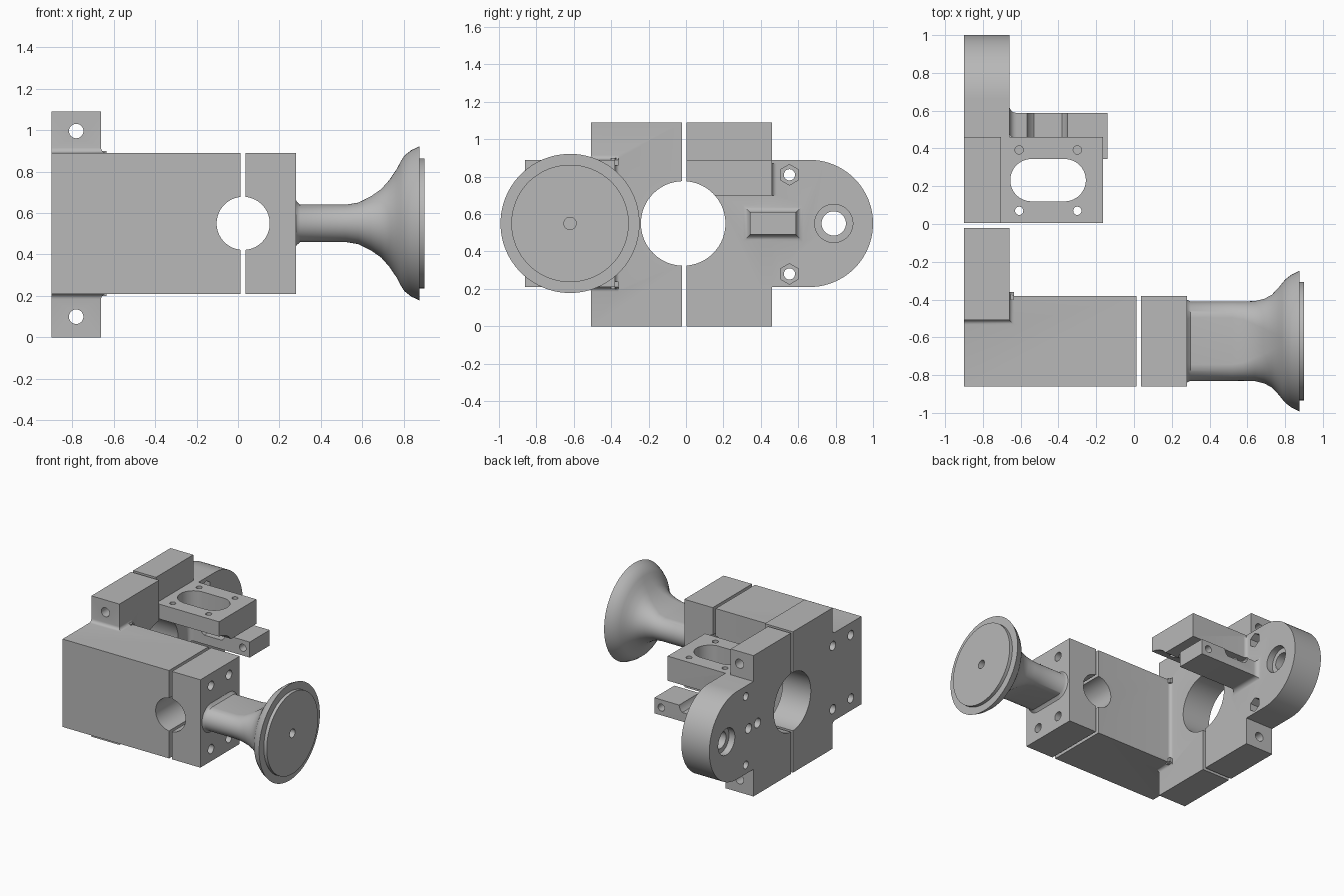
import bpy, bmesh
from math import sin, cos, pi, copysign
from mathutils import Vector

cube = bpy.data.objects.get("Cube")
if cube:
    bpy.data.objects.remove(cube)

grey = bpy.data.materials.new("plain grey")
grey.use_nodes = True
colour = (0.48, 0.48, 0.48, 1)
grey.diffuse_color = colour
grey.node_tree.nodes["Principled BSDF"].inputs["Base Color"].default_value = colour

MID = 0.55          # height of the main centre line


def loft(name, rings):
    """Skin a list of equal-length rings and cap both ends."""
    bm = bmesh.new()
    rows = [[bm.verts.new(p) for p in ring] for ring in rings]
    n = len(rows[0])
    for low, high in zip(rows, rows[1:]):
        for i in range(n):
            j = (i + 1) % n
            bm.faces.new((low[i], low[j], high[j], high[i]))
    bm.faces.new(rows[0][::-1])
    bm.faces.new(rows[-1])
    bmesh.ops.recalc_face_normals(bm, faces=bm.faces)
    mesh = bpy.data.meshes.new(name)
    bm.to_mesh(mesh)
    bm.free()
    mesh.materials.append(grey)
    obj = bpy.data.objects.new(name, mesh)
    bpy.context.collection.objects.link(obj)
    return obj


def place(axis, p, d):
    """Put a 2D point on the plane across the axis at distance d."""
    u, v = p
    return {"x": (d, u, v), "y": (u, d, v), "z": (u, v, d)}[axis]


def prism(name, axis, points, lo, hi):
    return loft(name, [[place(axis, p, d) for p in points] for d in (lo, hi)])


def rect(u0, u1, v0, v1):
    return [(u0, v0), (u1, v0), (u1, v1), (u0, v1)]


def box(name, x, y, z):
    return prism(name, "z", rect(*x, *y), *z)


def circle(u, v, r, n=40):
    return [(u + r * cos(2 * pi * i / n), v + r * sin(2 * pi * i / n)) for i in range(n)]


def stadium(u, v, a, b, n=48):
    """Flat-sided oval with half width a and half height b."""
    pts = []
    for i in range(n):
        t = 2 * pi * (i + 0.5) / n
        pts.append((u + b * cos(t) + copysign(a - b, cos(t)), v + b * sin(t)))
    return pts


def combine(obj, other, operation):
    mod = obj.modifiers.new(operation, "BOOLEAN")
    mod.operation, mod.solver, mod.object = operation, "EXACT", other
    bpy.context.view_layer.objects.active = obj
    bpy.ops.object.modifier_apply(modifier=mod.name)
    bpy.data.objects.remove(other)


def cut(obj, axis, points, lo, hi):
    combine(obj, prism("cutter", axis, points, lo, hi), "DIFFERENCE")


def join(obj, *others):
    for other in others:
        combine(obj, other, "UNION")


def fillet_steps(size, steps=5):
    """Pairs of (distance along, flare) for a concave quarter round."""
    for i in range(steps + 1):
        t = pi / 2 * i / steps
        yield size * (1 - cos(t)), size * (1 - sin(t))


def smooth(obj):
    bpy.ops.object.select_all(action="DESELECT")
    obj.select_set(True)
    bpy.context.view_layer.objects.active = obj
    bpy.ops.object.shade_smooth_by_angle(angle=0.6)


def tab_holes(obj, lo, hi):
    for z in (0.1, 0.995):
        cut(obj, "y", circle(-0.78, z, 0.035, 24), lo, hi)


def arm_holes(obj):
    for y in (-0.73, -0.51):
        for z in (MID - 0.245, MID + 0.245):
            cut(obj, "x", circle(y, z, 0.035, 24), -1, 0.4)
    cut(obj, "y", circle(0.025, MID, 0.128, 64), -1, -0.3)


def main_bore(obj):
    cut(obj, "x", circle(-0.015, MID, 0.226, 80), -1, 0)


# Front clamp: long arm with a taller plate behind it
front_clamp = box("front_clamp", (-0.9, 0.012), (-0.86, -0.38), (0.21, 0.89))
join(front_clamp, box("plate", (-0.9, -0.66), (-0.508, -0.022), (0, 1.09)))
for side in (1, -1):
    rings = []
    for d, f in [(-0.03, 0.025)] + list(fillet_steps(0.025)):
        z = MID + side * (0.34 + d)
        rings.append([(x, y, z) for x, y in rect(-0.9, -0.66 + f, -0.508 - f, -0.36)])
    join(front_clamp, loft("tab_fillet", rings))
corner = [(-0.68, -0.4)] + [(-0.66 + f, -0.38 + d) for d, f in fillet_steps(0.025)]
corner.insert(1, (-0.635, -0.4))
corner.append((-0.68, -0.355))
join(front_clamp, prism("corner_fillet", "z", corner, 0.2, 0.9))
main_bore(front_clamp)
arm_holes(front_clamp)
tab_holes(front_clamp, -0.6, 0)

# Arm cap, closing the cross hole
arm_cap = box("arm_cap", (0.037, 0.28), (-0.86, -0.38), (0.21, 0.89))
arm_holes(arm_cap)

# Handle: flat-sided stem flaring into a round disc (x, half width, half height)
profile = [(0.275, 0.225, 0.12), (0.283, 0.218, 0.105), (0.30, 0.21, 0.09),
           (0.52, 0.21, 0.09), (0.58, 0.21, 0.1), (0.64, 0.212, 0.13),
           (0.69, 0.224, 0.165), (0.73, 0.246, 0.21), (0.765, 0.283, 0.262),
           (0.785, 0.308, 0.3), (0.802, 0.328, 0.327), (0.835, 0.353, 0.353),
           (0.875, 0.372, 0.372), (0.8751, 0.314, 0.314), (0.9, 0.314, 0.314)]
handle = loft("handle", [[place("x", p, x) for p in stadium(-0.62, MID, a, b, 72)]
                         for x, a, b in profile])
cut(handle, "x", circle(-0.62, MID, 0.033, 24), 0.8, 1)

# Rear clamp: plate, rounded lug and bracket shelf
rear_clamp = box("rear_clamp", (-0.9, -0.66), (0.004, 0.46), (0, 0.89))
lug = [(0.4, 0.21)] + [(0.66 + 0.34 * cos(t), MID + 0.34 * sin(t))
                       for t in [pi * (i / 40 - 0.5) for i in range(41)]] + [(0.4, 0.89)]
shelf_fillet = [(-0.68, 0.44), (-0.635, 0.44)]
shelf_fillet += [(-0.66 + f, 0.46 + d) for d, f in fillet_steps(0.025)] + [(-0.68, 0.485)]
join(rear_clamp,
     box("tab", (-0.9, -0.705), (0.004, 0.46), (0.85, 1.09)),
     prism("lug", "x", lug, -0.9, -0.66),
     box("shelf", (-0.75, -0.165), (0.004, 0.46), (0.7, 0.89)),
     prism("shelf_fillet", "z", shelf_fillet, 0.7, 0.87))

# Sensing finger with a filleted root
rings = [[place("x", p, -0.7) for p in rect(0.305, 0.625, 0.45, 0.65)]]
for d, f in fillet_steps(0.038):
    rings.append([place("x", p, -0.66 + d)
                  for p in rect(0.343 - f, 0.588 + f, 0.49 - f, 0.61 + f)])
rings.append([place("x", p, -0.14) for p in rect(0.343, 0.588, 0.49, 0.61)])
join(rear_clamp, loft("finger", rings))
notch = [(-0.57, 0.62), (-0.555, 0.58), (-0.53, 0.56), (-0.38, 0.56), (-0.36, 0.58), (-0.35, 0.62)]
cut(rear_clamp, "y", notch, 0.3, 0.65)
cut(rear_clamp, "y", circle(-0.2, MID, 0.028, 24), 0.3, 0.65)

# Shelf slot and screw holes
cut(rear_clamp, "z", stadium(-0.455, 0.232, 0.2, 0.112), 0.66, 0.95)
for x in (-0.608, -0.3):
    for y in (0.07, 0.392):
        cut(rear_clamp, "z", circle(x, y, 0.022, 20), 0.68, 0.95)

# Lug bore with counterbores, nut pockets and blind holes
cut(rear_clamp, "x", circle(0.79, MID, 0.065), -1, -0.5)
for lo, hi in ((-1, -0.85), (-0.71, -0.6)):
    cut(rear_clamp, "x", circle(0.79, MID, 0.102, 48), lo, hi)
for z in (0.28, 0.81):
    cut(rear_clamp, "x", circle(0.553, z, 0.03, 24), -1, -0.5)
    hexagon = [(0.553 + v - z, z + u - 0.553) for u, v in circle(0.553, z, 0.055, 6)]
    cut(rear_clamp, "x", hexagon, -0.74, -0.5)
for y in (0.41, 0.52):
    cut(rear_clamp, "x", circle(y, MID, 0.037, 24), -1, -0.66)
main_bore(rear_clamp)
tab_holes(rear_clamp, -0.1, 0.6)

for part in (front_clamp, arm_cap, handle, rear_clamp):
    smooth(part)
